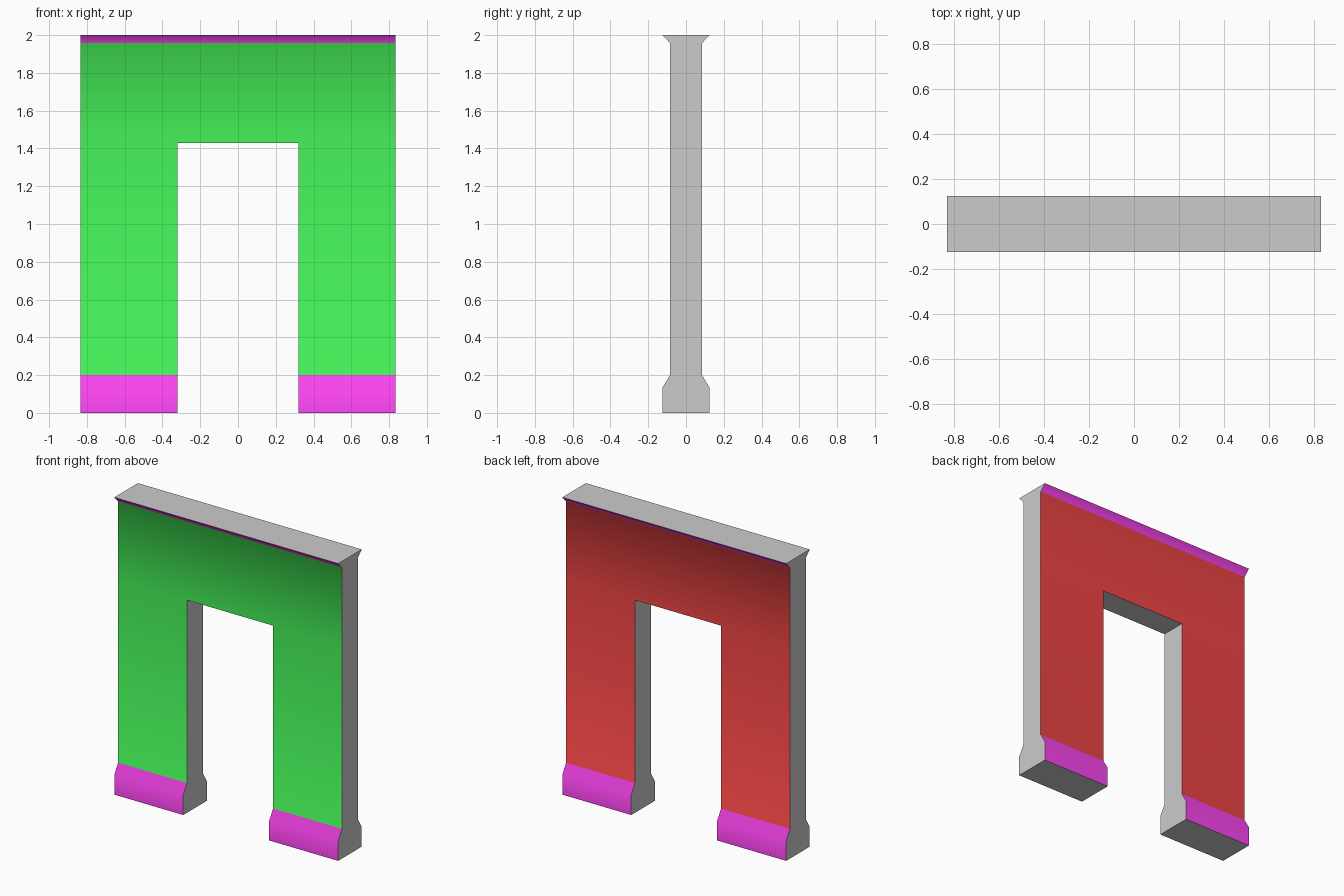
import bpy, bmesh, math

if "Cube" in bpy.data.objects:
    bpy.data.objects.remove(bpy.data.objects["Cube"])

XS = [-0.833, -0.32, 0.32, 0.833]                  # outer ends and door jambs
HALF = [(0.125, 0), (0.125, 0.133), (0.085, 0.2),  # plinth
        (0.085, 1.43), (0.085, 1.958), (0.125, 2)] # wall, lintel level, cornice
LINTEL = 3


def material(name, colour):
    m = bpy.data.materials.new(name)
    m.diffuse_color = (*colour, 1)
    m.use_nodes = True
    m.node_tree.nodes["Principled BSDF"].inputs["Base Color"].default_value = m.diffuse_color
    return m


bm = bmesh.new()
# columns of profile points on the front (0) and back (1)
v = [[[bm.verts.new((x, s * y, z)) for y, z in HALF] for x in XS] for s in (-1, 1)]


def face(verts, slot=0):
    f = bm.faces.new(verts)
    f.material_index = slot
    f.smooth = True


# front and back skins, leaving the doorway open
for side in (0, 1):
    for i in range(3):
        for j in range(len(HALF) - 1):
            if i == 1 and j < LINTEL:
                continue
            a, b = v[side][i], v[side][i + 1]
            face((a[j], b[j], b[j + 1], a[j + 1]), side + 2 if j in (2, 3) else 1)

# outer ends run full height, door jambs stop at the lintel
for i, rows in ((0, 6), (1, LINTEL + 1), (2, LINTEL + 1), (3, 6)):
    face(v[0][i][:rows] + v[1][i][:rows][::-1])

# top, leg undersides and lintel underside
for i in range(3):
    for j in (5, LINTEL if i == 1 else 0):
        face((v[0][i][j], v[0][i + 1][j], v[1][i + 1][j], v[1][i][j]))

bmesh.ops.recalc_face_normals(bm, faces=bm.faces)
mesh = bpy.data.meshes.new("doorway_wall")
bm.to_mesh(mesh)
bm.free()

for m in (material("grey", (0.8, 0.8, 0.8)), material("trim_magenta", (1, 0.06, 0.9)),
          material("front_green", (0.06, 0.9, 0.1)), material("back_red", (0.9, 0.06, 0.06))):
    mesh.materials.append(m)

wall = bpy.data.objects.new("doorway_wall", mesh)
bpy.context.collection.objects.link(wall)
bpy.context.view_layer.objects.active = wall
wall.select_set(True)
bpy.ops.object.shade_smooth_by_angle(angle=math.radians(60))
